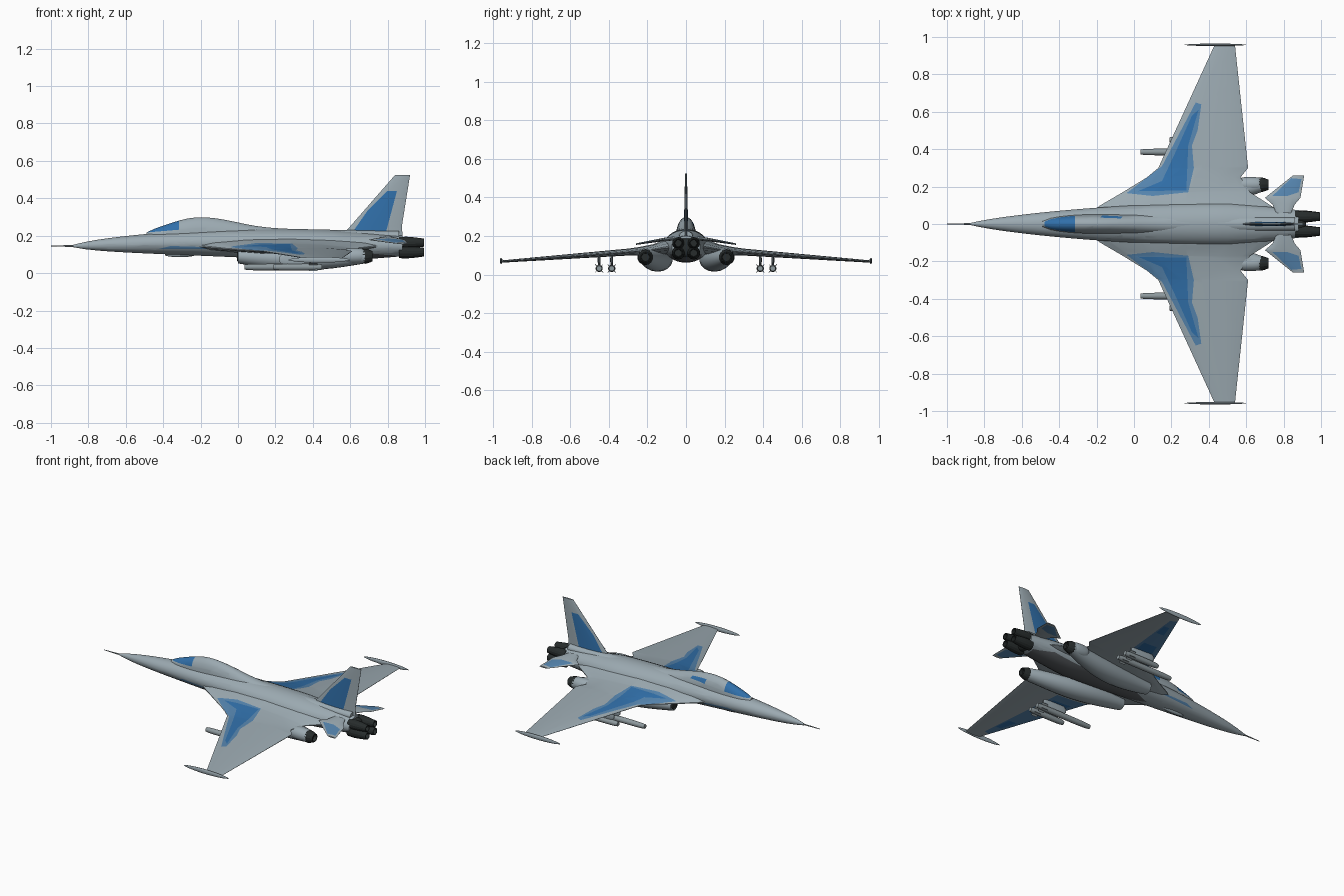
import bpy, bmesh, math
from math import sin, cos, pi
from mathutils import Vector

if "Cube" in bpy.data.objects:
    bpy.data.objects.remove(bpy.data.objects["Cube"])


def material(name, *rgb):
    mat = bpy.data.materials.new(name)
    mat.use_nodes = True
    mat.diffuse_color = (*rgb, 1)
    bsdf = mat.node_tree.nodes["Principled BSDF"]
    bsdf.inputs["Base Color"].default_value = (*rgb, 1)
    bsdf.inputs["Roughness"].default_value = .6
    return mat


GREY = material("hull_grey", .33, .4, .44)
BLUE = material("camo_blue", .03, .16, .4)
PALE = material("camo_pale_blue", .09, .23, .42)
DARK = material("nozzle_black", .02, .025, .025)
BELLY = material("belly_dark_grey", .1, .11, .12)
METAL = material("store_grey", .27, .32, .34)


def finish(name, bm, mat, mirror, angle=40):
    bmesh.ops.recalc_face_normals(bm, faces=bm.faces)
    mesh = bpy.data.meshes.new(name)
    bm.to_mesh(mesh)
    bm.free()
    part = bpy.data.objects.new(name, mesh)
    bpy.context.collection.objects.link(part)
    mesh.materials.append(mat)
    bpy.ops.object.select_all(action="DESELECT")
    part.select_set(True)
    bpy.context.view_layer.objects.active = part
    bpy.ops.object.shade_smooth_by_angle(angle=math.radians(angle))
    if mirror:
        part.modifiers.new("Mirror", "MIRROR").use_axis = (False, True, False)
    return part


def skin(bm, rings):
    # joins successive closed rings and caps both ends
    rings = [[bm.verts.new(point) for point in ring] for ring in rings]
    for a, b in zip(rings, rings[1:]):
        for i in range(len(a)):
            j = (i + 1) % len(a)
            bm.faces.new((a[i], a[j], b[j], b[i]))
    bm.faces.new(rings[0])
    bm.faces.new(rings[-1])


def spaced(start, end, count):
    return [start + (end - start) * i / count for i in range(count + 1)]


def loft(name, rows, mat=GREY, sides=16, mirror=True, angle=40):
    # each row: x, centre y, centre z, half width, half height
    bm = bmesh.new()
    turns = [2 * pi * (i + .5) / sides for i in range(sides)]
    skin(bm, [[(x, y + w * cos(t), z + h * sin(t)) for t in turns]
              for x, y, z, w, h in rows])
    return finish(name, bm, mat, mirror, angle)


def pod(name, start, end, y, z, wide, high, mat=GREY, blunt=.3, mirror=True):
    # long body with rounded ends
    rows = []
    for f in spaced(0, 1, 16):
        swell = max(.02, sin(pi * f)) ** blunt
        rows.append((start + (end - start) * f, y, z, wide * swell, high * swell))
    loft(name, rows, mat, 12, mirror)


def aerofoil(name, stations, upright=False):
    # each station: front x, back x, span position, offset, half thickness
    chord = [(1 - cos(pi * f)) / 2 for f in spaced(0, 1, 6)]
    depth = [max(.08, sin(pi * f) ** 1.2) for f in spaced(0, 1, 6)]
    loop = list(zip(chord, depth))
    loop += [(c, -d) for c, d in reversed(loop)]
    rings = []
    for front, back, span, offset, half in stations:
        points = [(front + (back - front) * c, offset + half * d) for c, d in loop]
        rings.append([(x, d, span) if upright else (x, span, d) for x, d in points])
    bm = bmesh.new()
    skin(bm, rings)
    return finish(name, bm, GREY, not upright, 30)


def inside(x, y, outline):
    hit = False
    for (ax, ay), (bx, by) in zip(outline, outline[1:] + outline[:1]):
        if (ay > y) != (by > y) and x < ax + (bx - ax) * (y - ay) / (by - ay):
            hit = not hit
    return hit


def paint(part, outline, mat, axis="y", facing=0):
    # cuts the outline into the surface, then colours the faces inside it
    axis = "xyz".index(axis)
    bm = bmesh.new()
    bm.from_mesh(part.data)
    for a, b in zip(outline, outline[1:] + outline[:1]):
        place, normal = Vector((a[0], 0, 0)), Vector((b[1] - a[1], 0, 0))
        place[axis], normal[axis] = a[1], a[0] - b[0]
        everything = bm.verts[:] + bm.edges[:] + bm.faces[:]
        bmesh.ops.bisect_plane(bm, geom=everything, dist=1e-5,
                               plane_co=place, plane_no=normal)
    if mat.name not in part.data.materials:
        part.data.materials.append(mat)
    slot = part.data.materials.find(mat.name)
    for face in bm.faces:
        middle = face.calc_center_median()
        if inside(middle.x, middle[axis], outline) and face.normal.z * facing >= 0:
            face.material_index = slot
    bm.to_mesh(part.data)
    bm.free()


# Fuselage: swells from a sharp nose, then narrows behind the wing
rows = []
for x in spaced(-.88, .88, 28):
    t = (x + .88) / 1.43
    swell = max(.01, sin(pi / 2 * t))
    taper = 1 - max(0, x - .5) * .85
    rows.append((x, 0, .145 + .016 * max(0, sin(pi * t)),
                 .115 * swell ** .7 * taper, .085 * swell ** .55 * taper))
body = loft("fuselage", rows, sides=24, mirror=False)
paint(body, [(-.42, .13), (-.36, .145), (-.2, .14), (-.15, .13)], PALE, "z")
paint(body, [(-.1, 0), (.1, .08), (.7, .08), (.84, .04), (.84, -.04), (.7, -.08),
             (.1, -.08)], BELLY, "y", -1)
pod("engine_bulkhead", .84, .92, 0, .138, .06, .052, DARK, .2, False)

# Canopy hump running back into the spine
rows = []
for x in spaced(-.49, .86, 30):
    front = sin(pi / 2 * min(1, (x + .5) / .3)) ** .4
    hump = math.exp(-((x + .2) / .25) ** 2)
    taper = 1 - max(0, x) * .4
    rows.append((x, 0, .2, .052 * front * taper, (.04 + .06 * hump) * front * taper))
spine = loft("canopy_and_spine", rows, sides=20, mirror=False)
paint(spine, [(-.48, .218), (-.315, .232), (-.315, .32), (-.45, .32)], BLUE, "z")
paint(spine, [(-.18, .034), (-.07, .03), (-.06, .04), (-.17, .046)], BLUE, "y", 1)

loft("nose_probe", [(-1, 0, .145, .002, .002), (-.86, 0, .145, .006, .006)],
     METAL, 6, False)
pod("chin_fairing", -.39, -.23, 0, .1, .014, .015, mirror=False)

# Wings blended into leading edge strakes, notched around the exhausts
wing = aerofoil("wing", [(-.25, .8, .05, .148, .05), (-.18, .73, .1, .142, .042),
                         (-.06, .62, .17, .13, .028), (.07, .57, .25, .121, .021),
                         (.13, .61, .3, .117, .018), (.43, .54, .955, .068, .006)])
paint(wing, [(-.04, .165), (.15, .31), (.33, .65), (.36, .64), (.34, .5), (.31, .42),
             (.32, .3), (.29, .17), (.1, .15)], PALE, "y", 1)
paint(wing, [(.02, .175), (.15, .23), (.22, .38), (.31, .58), (.345, .61), (.29, .42),
             (.28, .18)], BLUE, "y", 1)
paint(wing, [(.12, .29), (.4, .9), (.45, .88), (.36, .3)], PALE, "y", -1)
paint(wing, [(.2, .36), (.28, .55), (.38, .55), (.34, .36)], BLUE, "y", -1)
paint(wing, [(.35, .7), (.39, .8), (.43, .8), (.41, .7)], BLUE, "y", -1)
pod("wingtip_rail", .27, .6, .958, .071, .007, .016, blunt=.5)

# Tail surfaces
fin = aerofoil("tail_fin", [(.55, .88, .2, 0, .013), (.6, .876, .25, 0, .011),
                            (.84, .92, .525, 0, .005)], upright=True)
paint(fin, [(.61, .215), (.69, .33), (.8, .44), (.85, .44), (.79, .215)], BLUE, "z")
stab = aerofoil("tailplane", [(.76, .84, .06, .188, .01), (.74, .86, .105, .183, .01),
                              (.7, .89, .14, .178, .008), (.85, .91, .26, .158, .004)])
paint(stab, [(.74, .15), (.84, .245), (.895, .24), (.88, .17), (.82, .15)], PALE)

# Side nacelles bow outward from the intakes to the exhausts
rows = []
for f in spaced(0, 1, 12):
    bulge = sin(pi * f)
    rows.append((.68 * f, .125 + .085 * f * f, .09 - .012 * bulge,
                 .04 + .03 * bulge, .038 + .025 * bulge))
loft("nacelle", rows, sides=18)
pod("intake_mouth", -.005, .03, .125, .09, .033, .033, DARK, .1)
pod("nacelle_collar", .56, .68, .21, .092, .043, .043, blunt=.1)


def nozzle(name, y, z, start, length, radius):
    # tapered petals with a recessed core
    profile = ((0, 1), (.3, 1.06), (.6, .95), (1, .72), (1, .58), (.6, .55))
    loft(name, [(start + length * f, y, z, radius * k, radius * k) for f, k in profile],
         DARK, 14, angle=15)


nozzle("side_nozzle", .21, .09, .665, .055, .038)
nozzle("upper_tail_nozzle", .04, .163, .86, .135, .03)
nozzle("lower_tail_nozzle", .04, .112, .86, .135, .032)

# Stores under the wings, each with a pylon and crossed fins
for label, y, start in (("inner", .385, .035), ("outer", .45, .19)):
    centre = Vector((.38, y, .032))
    pod(label + "_store", start, .45, y, centre.z, .019, .019, METAL, .08)
    pod(label + "_pylon", .22, .4, y, .075, .008, .038)
    bm = bmesh.new()
    for turn in (pi / 4, 3 * pi / 4):
        reach = Vector((0, cos(turn), sin(turn))) * .03
        thick = Vector((0, -reach.z, reach.y)) * .04
        corners = (reach + thick, thick - reach, -reach - thick, reach - thick)
        skin(bm, [[centre + Vector((shift, 0, 0)) + corner for corner in corners]
                  for shift in (0, .045)])
    finish(label + "_store_fins", bm, METAL, True)
